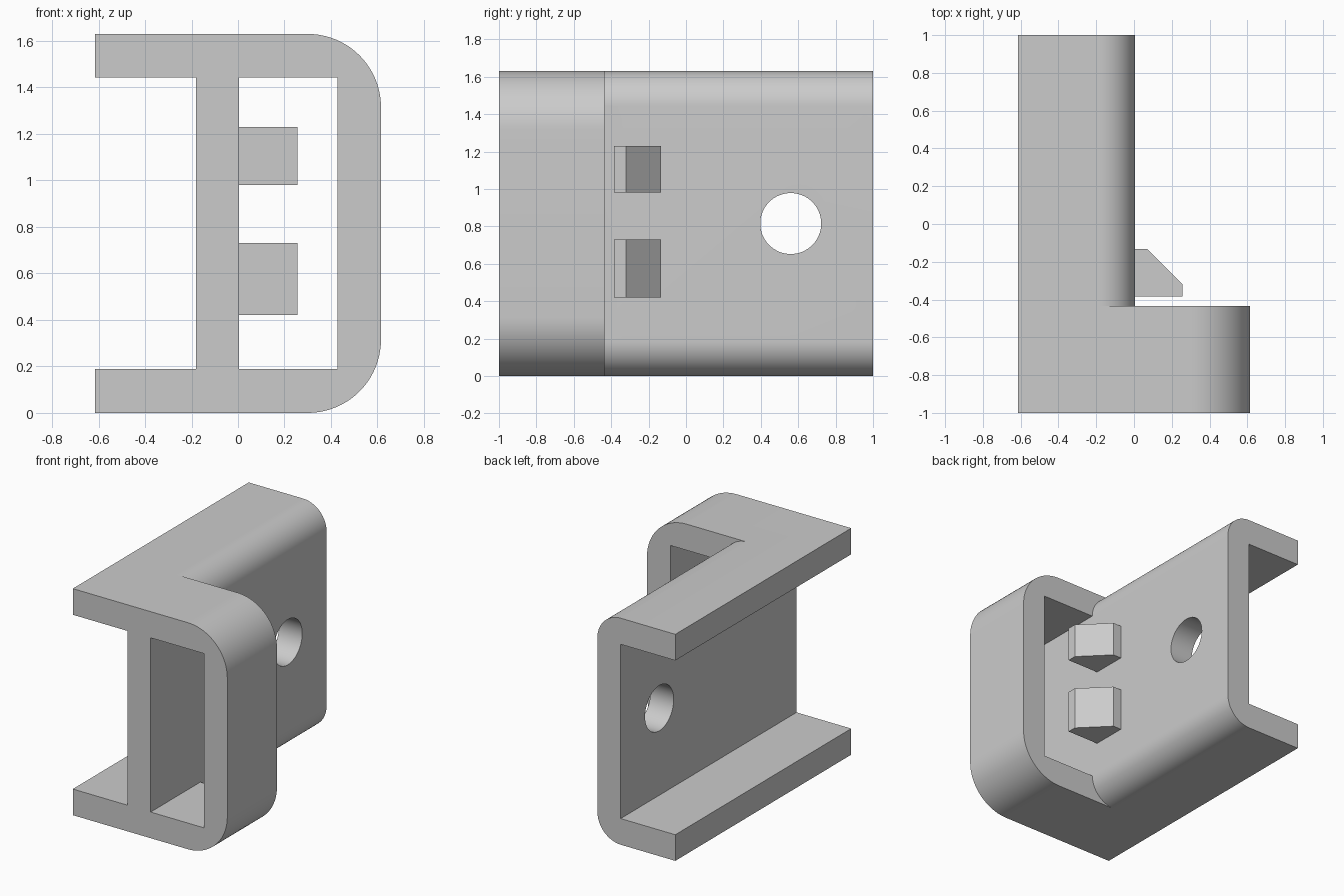
import bpy
import bmesh
import math
from mathutils import Vector

if "Cube" in bpy.data.objects:
    bpy.data.objects.remove(bpy.data.objects["Cube"])

# Main dimensions
H = 1.63                      # overall height
LEFT, RIGHT = -0.615, 0.615   # flange tips and loop outer face
WEB_IN, WEB_OUT = -0.18, 0.005
WALL = 0.188
STEP = -0.435                 # where the front loop ends

grey = bpy.data.materials.new("light grey")
grey.use_nodes = True
colour = (0.6, 0.6, 0.6, 1)
grey.diffuse_color = colour
grey.node_tree.nodes["Principled BSDF"].inputs["Base Color"].default_value = colour


def prism(name, outline, direction):
    """Extrude a flat outline of 3D points along a direction."""
    bm = bmesh.new()
    face = bm.faces.new([bm.verts.new(p) for p in outline])
    grown = bmesh.ops.extrude_face_region(bm, geom=[face])["geom"]
    bmesh.ops.translate(bm, vec=Vector(direction),
                        verts=[v for v in grown if isinstance(v, bmesh.types.BMVert)])
    bmesh.ops.recalc_face_normals(bm, faces=bm.faces)
    mesh = bpy.data.meshes.new(name)
    bm.to_mesh(mesh)
    bm.free()
    mesh.materials.append(grey)
    obj = bpy.data.objects.new(name, mesh)
    bpy.context.collection.objects.link(obj)
    return obj


def along_y(name, xz, y0, y1):
    return prism(name, [(x, y0, z) for x, z in xz], (0, y1 - y0, 0))


def rounded_side(x, r, steps=20):
    """Right-hand side with both corners rounded, from bottom to top."""
    low = [(x - r + r * math.sin(a), r - r * math.cos(a))
           for a in (math.pi / 2 * i / steps for i in range(steps + 1))]
    return low + [(px, H - pz) for px, pz in reversed(low)]


def cut(target, cutter):
    mod = target.modifiers.new(cutter.name, 'BOOLEAN')
    mod.operation = 'DIFFERENCE'
    mod.solver = 'EXACT'
    mod.object = cutter
    bpy.context.view_layer.objects.active = target
    bpy.ops.object.modifier_apply(modifier=mod.name)
    bpy.data.objects.remove(cutter)


# Bracket body: open channel on the left, rounded on the right
profile = [(LEFT, 0)] + rounded_side(RIGHT, 0.315) + [
    (LEFT, H), (LEFT, H - WALL), (WEB_IN, H - WALL), (WEB_IN, WALL), (LEFT, WALL)]
body = along_y("bracket_body", profile, -1, 1)

# Trim the rear back to a narrower rounded channel
side = rounded_side(WEB_OUT, WALL)
x0 = side[0][0]
trim = [(x0, -0.2)] + side + [(x0, H + 0.2), (1, H + 0.2), (1, -0.2)]
cut(body, along_y("rear_trim", trim, STEP, 1.2))

# Rectangular opening through the front loop
window = [(WEB_OUT, WALL), (0.428, WALL), (0.428, H - WALL), (WEB_OUT, H - WALL)]
cut(body, along_y("loop_opening", window, -1.2, STEP + 0.1))

# Round hole through the web
ring = [2 * math.pi * i / 64 for i in range(64)]
cut(body, prism("bolt_hole", [(-0.4, 0.56 + 0.163 * math.cos(a), H / 2 + 0.163 * math.sin(a))
                              for a in ring], (0.6, 0, 0)))

# Two wedge-shaped catches on the web
catch = [(WEB_OUT - 0.02, -0.385), (0.257, -0.385), (0.257, -0.32),
         (0.07, -0.133), (WEB_OUT - 0.02, -0.133)]
parts = [body]
for name, z0, z1 in (("lower_catch", 0.42, 0.73), ("upper_catch", 0.98, 1.23)):
    parts.append(prism(name, [(x, y, z0) for x, y in catch], (0, 0, z1 - z0)))

# Smooth the round corners, keep the edges sharp
bpy.ops.object.select_all(action='DESELECT')
for obj in parts:
    obj.select_set(True)
bpy.context.view_layer.objects.active = body
bpy.ops.object.shade_smooth_by_angle(angle=math.radians(30))
